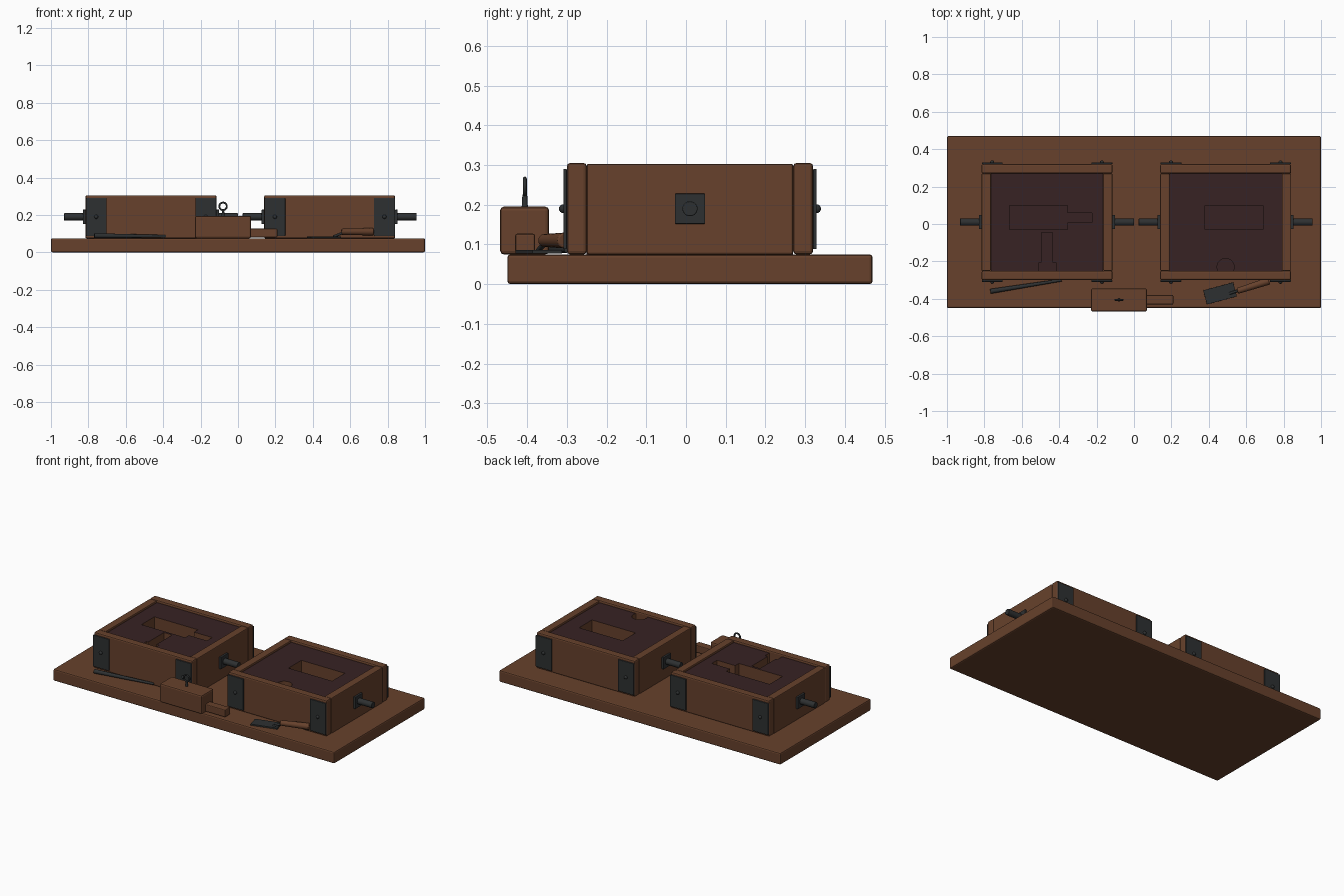
import bpy
import bmesh
import math
from mathutils import Vector

if "Cube" in bpy.data.objects:
    bpy.data.objects.remove(bpy.data.objects["Cube"], do_unlink=True)


def material(name, rgb):
    m = bpy.data.materials.new(name)
    m.use_nodes = True
    m.diffuse_color = (*rgb, 1)
    m.node_tree.nodes["Principled BSDF"].inputs["Base Color"].default_value = (*rgb, 1)
    return m


WOOD = material("brown wood", (0.135, 0.053, 0.025))
SAND = material("moulding sand", (0.038, 0.016, 0.017))
IRON = material("dark iron", (0.027, 0.03, 0.031))


def finish(obj, name, mat, bevel=0):
    obj.name = name
    obj.data.materials.append(mat)
    if bevel:
        mod = obj.modifiers.new("soft edges", 'BEVEL')
        mod.width, mod.segments = bevel, 2
    return obj


def box(name, lo, hi, mat, bevel=0, turn=0):
    mid = (Vector(lo) + Vector(hi)) / 2
    bm = bmesh.new()
    bmesh.ops.create_cube(bm, size=1)
    bmesh.ops.scale(bm, vec=Vector(hi) - Vector(lo), verts=bm.verts)
    mesh = bpy.data.meshes.new(name)
    bm.to_mesh(mesh)
    bm.free()
    obj = bpy.data.objects.new(name, mesh)
    bpy.context.collection.objects.link(obj)
    obj.location = mid
    obj.rotation_euler.z = math.radians(turn)
    return finish(obj, name, mat, bevel)


def rod(name, a, b, r1, r2, mat, bevel=0, sides=24):
    a, b = Vector(a), Vector(b)
    bpy.ops.mesh.primitive_cone_add(vertices=sides, radius1=r1, radius2=r2,
                                    depth=(b - a).length, location=(a + b) / 2)
    obj = bpy.context.object
    obj.rotation_euler = (b - a).to_track_quat('Z', 'Y').to_euler()
    finish(obj, name, mat, bevel)
    bpy.ops.object.shade_smooth_by_angle(angle=math.radians(40))
    return obj


BASE, TOP, SAND_TOP, FLOOR = 0.075, 0.305, 0.29, 0.16
FRONT, BACK, WALL, MID_Y, MID_Z = -0.3, 0.32, 0.05, 0.01, 0.19


def flask(side, cx, cutters):
    x0, x1 = cx - 0.35, cx + 0.35
    # Wooden frame
    for end, y in (("front", FRONT), ("back", BACK - WALL)):
        box(f"{side}_flask_{end}_wall", (x0, y, BASE), (x1, y + WALL, TOP), WOOD, 0.008)
    for end, x in (("left", x1 - WALL), ("right", x0)):
        box(f"{side}_flask_{end}_wall", (x, FRONT + WALL, BASE),
            (x + WALL, BACK - WALL, TOP - 0.002), WOOD, 0.005)
    # Iron corner straps with domed bolts
    for sx in (-1, 1):
        for end, sy, y in (("front", -1, FRONT), ("back", 1, BACK)):
            px = cx + sx * 0.293
            y2 = y + sy * 0.009
            box(f"{side}_{end}_strap", (px - 0.056, min(y, y2), 0.088),
                (px + 0.056, max(y, y2), MID_Z + 0.1), IRON, 0.002)
            bpy.ops.mesh.primitive_uv_sphere_add(segments=16, ring_count=8, radius=0.011,
                                                 location=(px, y2, MID_Z))
            finish(bpy.context.object, f"{side}_{end}_bolt", IRON)
            bpy.ops.object.shade_smooth()
        # Lifting pin on each end
        x = cx + sx * 0.35
        x2 = x + sx * 0.014
        box(f"{side}_pin_plate", (min(x, x2), MID_Y - 0.038, MID_Z - 0.038),
            (max(x, x2), MID_Y + 0.038, MID_Z + 0.038), IRON, 0.002)
        rod(f"{side}_pin", (x, MID_Y, MID_Z), (x + sx * 0.115, MID_Y, MID_Z),
            0.019, 0.019, IRON, 0.002)
    # Sand fill with the mould cavities cut into it
    sand = box(f"{side}_sand", (x0 + WALL, FRONT + WALL, BASE),
               (x1 - WALL, BACK - WALL, SAND_TOP), SAND)
    sand.data.materials.append(WOOD)
    bpy.ops.object.select_all(action='DESELECT')
    bpy.context.view_layer.objects.active = sand
    sand.select_set(True)
    for cutter in cutters:
        mod = sand.modifiers.new("cavity", 'BOOLEAN')
        mod.operation, mod.solver, mod.object = 'DIFFERENCE', 'EXACT', cutter
        bpy.ops.object.modifier_apply(modifier=mod.name)
        bpy.data.objects.remove(cutter, do_unlink=True)
    half_x, half_y = 0.3, (BACK - FRONT) / 2 - WALL
    for p in sand.data.polygons:
        inside = abs(p.center.x) < half_x - 0.01 and abs(p.center.y) < half_y - 0.001
        p.material_index = 1 if inside and abs(p.normal.z) < 0.5 else 0


def pocket(x0, x1, y0, y1, floor=FLOOR):
    return box("cavity_cutter", (x0, y0, floor), (x1, y1, 0.4), SAND)


# Base board
box("base_board", (-1, -0.45, 0), (1, 0.47, BASE), WOOD, 0.008)

# Two moulding flasks
flask("right", -0.465, [pocket(-0.665, -0.355, -0.03, 0.1),
                        pocket(-0.36, -0.225, 0.007, 0.06, FLOOR + 0.003),
                        pocket(-0.495, -0.437, -0.21, -0.045),
                        pocket(-0.508, -0.418, -0.28, -0.205, FLOOR - 0.003)])
flask("left", 0.49, [pocket(0.38, 0.69, -0.03, 0.1),
                     rod("sprue_cutter", (0.49, -0.23, FLOOR), (0.49, -0.23, 0.4),
                         0.046, 0.046, SAND)])

# Wooden pattern with its core print and lifting ring
box("pattern_block", (-0.23, -0.468, BASE), (0.07, -0.345, 0.195), WOOD, 0.009)
box("pattern_core_print", (0.06, -0.43, 0.08), (0.21, -0.38, 0.127), WOOD, 0.005)
rod("ring_stem", (-0.08, -0.406, 0.19), (-0.08, -0.406, 0.226), 0.008, 0.006, IRON)
bpy.ops.mesh.primitive_torus_add(major_radius=0.02, minor_radius=0.005, major_segments=24,
                                 minor_segments=8, location=(-0.08, -0.406, 0.246),
                                 rotation=(math.pi / 2, 0, 0))
finish(bpy.context.object, "lifting_ring", IRON)
bpy.ops.object.shade_smooth()

# Trowel
box("trowel_blade", (0.377, -0.41, 0.077), (0.543, -0.332, 0.086), IRON, 0.001, 15)
rod("trowel_tang", (0.51, -0.372, 0.084), (0.57, -0.352, 0.108), 0.007, 0.007, IRON, 0, 12)
rod("trowel_handle", (0.553, -0.358, 0.11), (0.722, -0.304, 0.11), 0.016, 0.02, WOOD, 0.004)

# Long smoothing tool
rod("smoothing_tool", (-0.768, -0.36, 0.089), (-0.387, -0.3, 0.086), 0.013, 0.007, IRON, 0, 12)
